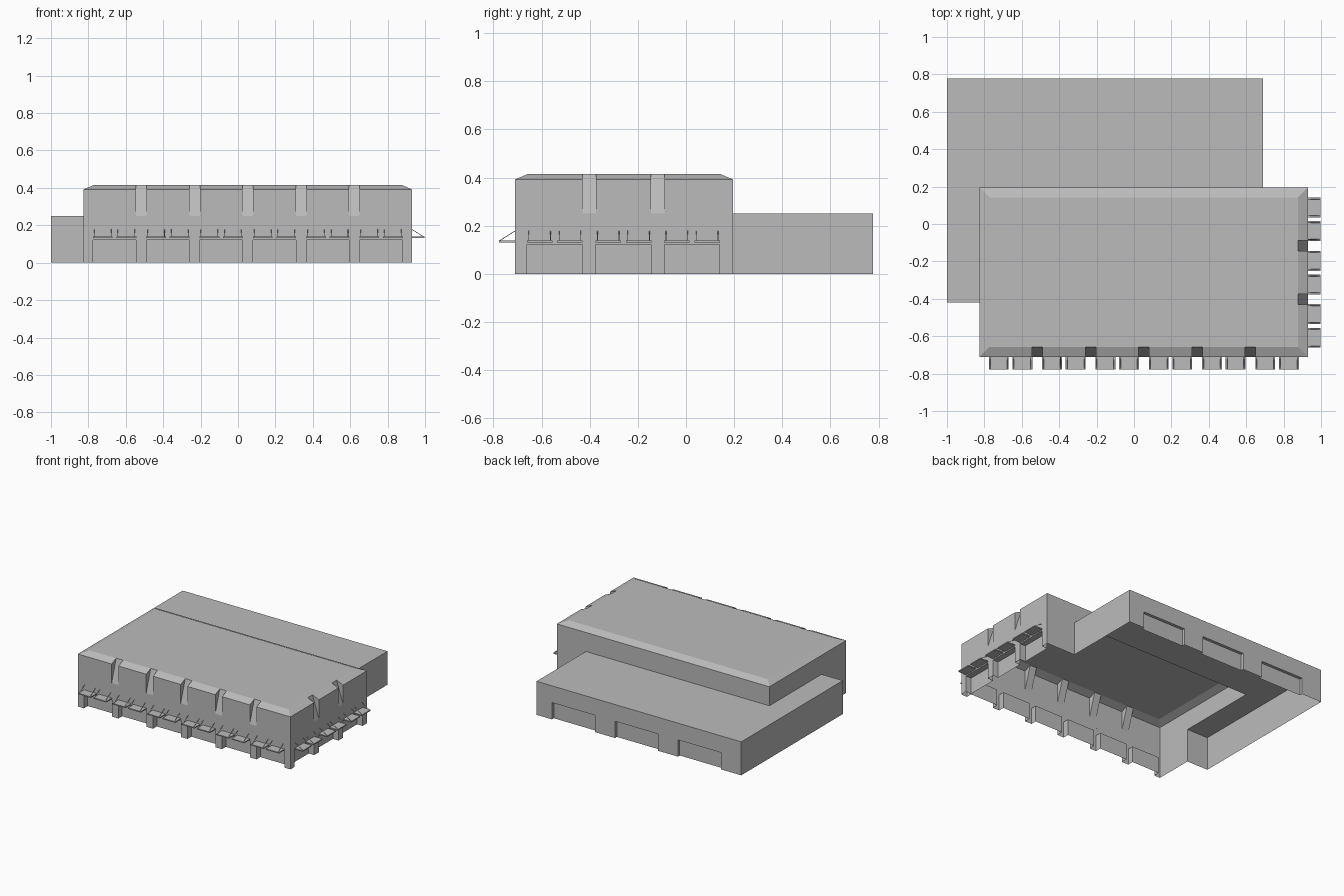
import bpy, bmesh
from mathutils import Vector, Matrix
from math import pi

if "Cube" in bpy.data.objects:
    bpy.data.objects.remove(bpy.data.objects["Cube"])

mat = bpy.data.materials.new("wall_grey")
mat.use_nodes = True
GREY = (0.5, 0.5, 0.5, 1)
mat.diffuse_color = GREY
mat.node_tree.nodes["Principled BSDF"].inputs["Base Color"].default_value = GREY

X0, X1, Y0, Y1, TOP = -0.825, 0.93, -0.71, 0.195, 0.415
EAVE, BEVEL, ANNEX_TOP = 0.392, 0.053, 0.25
DOOR_W, DOOR_H, PITCH = 0.23, 0.122, 0.285


def add_box(bm, x0, x1, y0, y1, z0, z1):
    m = Matrix.Translation(((x0 + x1) / 2, (y0 + y1) / 2, (z0 + z1) / 2))
    m = m @ Matrix.Diagonal((x1 - x0, y1 - y0, z1 - z0, 1))
    return bmesh.ops.create_cube(bm, size=1, matrix=m)["verts"]


def add_prism(bm, profile, half, place):
    """Extrude a (depth, height) profile along local x."""
    ends = [[bm.verts.new(place @ Vector((s * half, y, z))) for y, z in profile] for s in (-1, 1)]
    bm.faces.new(ends[0])
    bm.faces.new(ends[1][::-1])
    n = len(profile)
    for i in range(n):
        j = (i + 1) % n
        bm.faces.new((ends[0][j], ends[0][i], ends[1][i], ends[1][j]))


def add_bar(bm, a, b, r):
    d = b - a
    m = Matrix.Translation((a + b) / 2) @ d.to_track_quat("Z", "Y").to_matrix().to_4x4()
    bmesh.ops.create_cone(bm, cap_ends=True, segments=4, radius1=r, radius2=r, depth=d.length, matrix=m)


def make(name, bm):
    bmesh.ops.recalc_face_normals(bm, faces=bm.faces[:])
    mesh = bpy.data.meshes.new(name)
    bm.to_mesh(mesh)
    bm.free()
    mesh.materials.append(mat)
    ob = bpy.data.objects.new(name, mesh)
    bpy.context.collection.objects.link(ob)
    return ob


# Wall frames: local x runs along the wall, local -y points outward
front = [Matrix.Translation((-0.66 + PITCH * i, Y0, 0)) for i in range(6)]
side = [Matrix.Translation((X1, -0.545 + PITCH * i, 0)) @ Matrix.Rotation(pi / 2, 4, "Z") for i in range(3)]
bays = front + side
half_step = Matrix.Translation((PITCH / 2, 0, 0))
notches = [m @ half_step for m in front[:-1] + side[:-1]]

# Main hall with a bevelled roof rim
bm = bmesh.new()
add_box(bm, X0, X1, Y0, Y1, 0, EAVE)
roof = max(bm.faces, key=lambda f: f.calc_center_median().z)
cap = bmesh.ops.extrude_face_region(bm, geom=[roof])["geom"]
bmesh.ops.delete(bm, geom=[roof], context="FACES_ONLY")
for v in (g for g in cap if isinstance(g, bmesh.types.BMVert)):
    v.co.x += BEVEL if v.co.x < 0 else -BEVEL
    v.co.y += BEVEL if v.co.y < 0 else -BEVEL
    v.co.z = TOP
hall = make("building_shell", bm)

# Low annex behind and beside the hall
bm = bmesh.new()
add_box(bm, -1, 0.69, -0.42, 0.777, 0, ANNEX_TOP)
annex = make("annex_volume", bm)

# Cutters: door recesses, loading bays and tapered roof notches
bm = bmesh.new()
for m in bays:
    add_prism(bm, [(-0.1, -0.1), (0.045, -0.1), (0.045, DOOR_H), (-0.1, DOOR_H)], DOOR_W / 2, m)
for i in range(3):
    x = -0.655 + 0.52 * i
    add_box(bm, x - 0.178, x + 0.178, 0.755, 0.9, -0.1, 0.125)
slope = BEVEL / (TOP - ANNEX_TOP)
for m in notches:
    low, high = -0.02, 0.02
    prof = [(low * slope, ANNEX_TOP + low), (BEVEL + high * slope, TOP + high), (-0.1, TOP + high), (-0.1, ANNEX_TOP + low)]
    add_prism(bm, prof, 0.028, m)
cutter = make("recess_cutter", bm)

for other, op in ((annex, "UNION"), (cutter, "DIFFERENCE")):
    mod = hall.modifiers.new(op.lower(), "BOOLEAN")
    mod.object, mod.operation, mod.solver = other, op, "EXACT"
bpy.context.view_layer.update()
shell = bpy.data.meshes.new_from_object(hall.evaluated_get(bpy.context.evaluated_depsgraph_get()))
hall.modifiers.clear()
hall.data = shell
for ob in (annex, cutter):
    bpy.data.objects.remove(ob)

# The shell is open underneath
bm = bmesh.new()
bm.from_mesh(shell)
floor = [f for f in bm.faces if all(v.co.z < 0.001 for v in f.verts)]
bmesh.ops.delete(bm, geom=floor, context="FACES")
bm.to_mesh(shell)
bm.free()

# Paired canopies over every door, each hung from two thin rods
slabs, rods = bmesh.new(), bmesh.new()
for m in bays:
    for cx in (-0.063, 0.063):
        place = m @ Matrix.Translation((cx, 0, 0))
        add_prism(slabs, [(-0.067, 0.131), (0, 0.131), (0, 0.139), (-0.067, 0.139)], 0.053, place)
        for x in (-0.045, 0.045):
            add_bar(rods, place @ Vector((x, 0, 0.178)), place @ Vector((x, -0.064, 0.138)), 0.0015)
make("door_canopies", slabs)
make("canopy_rods", rods)
